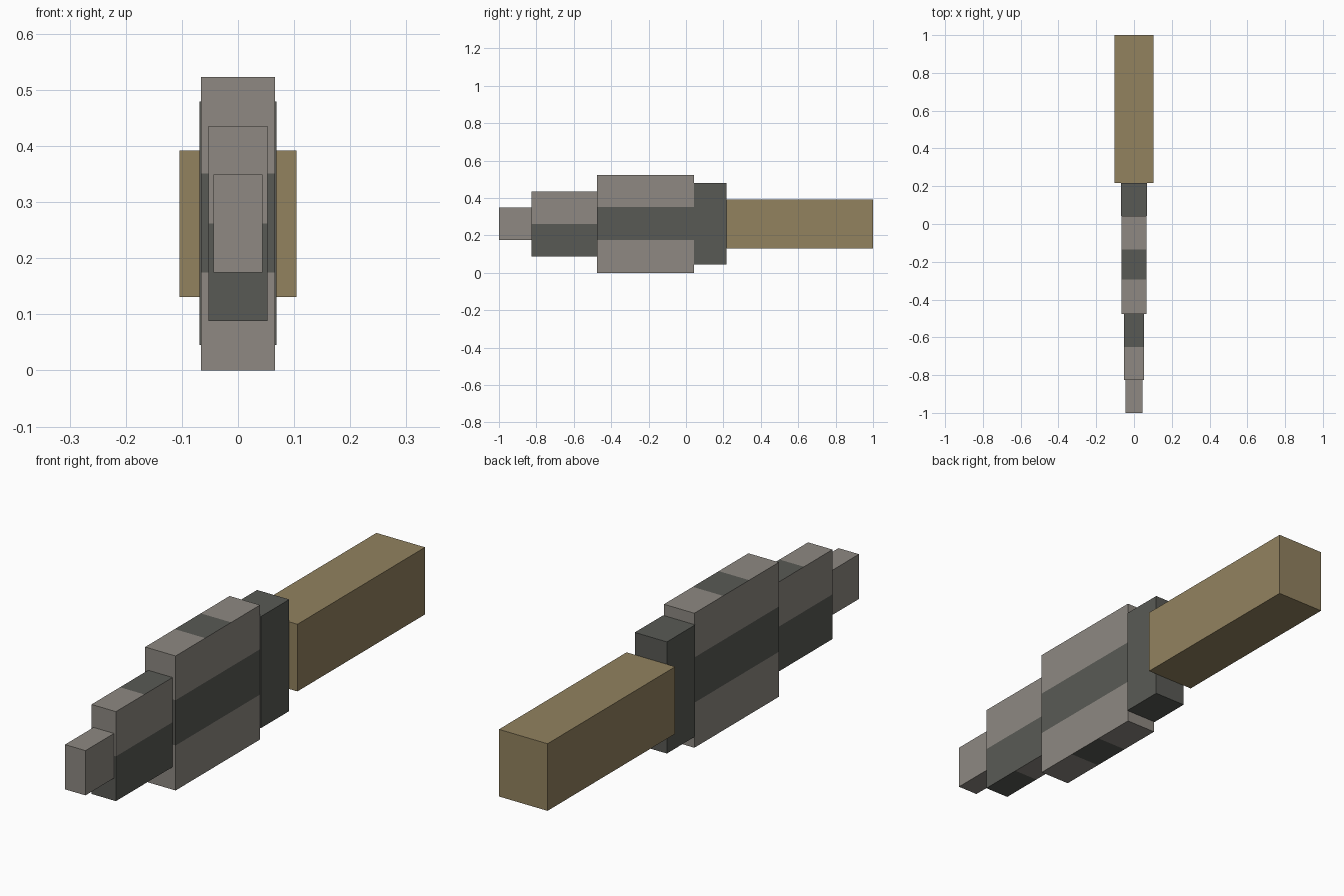
import bpy
import bmesh

cube = bpy.data.objects.get("Cube")
if cube:
    bpy.data.objects.remove(cube, do_unlink=True)


def make_material(name, rgb):
    # 8-bit screen colour converted to linear
    lin = [((c / 255 + 0.055) / 1.055) ** 2.4 for c in rgb] + [1.0]
    mat = bpy.data.materials.new(name)
    mat.use_nodes = True
    mat.diffuse_color = lin
    bsdf = mat.node_tree.nodes["Principled BSDF"]
    bsdf.inputs["Base Color"].default_value = lin
    bsdf.inputs["Roughness"].default_value = 0.9
    return mat


light = make_material("light_grey", (142, 137, 130))
dark = make_material("dark_grey", (89, 90, 85))
tan = make_material("tan_wood", (146, 130, 95))


def block(name, half_x, y0, y1, z0, z1, mats, cuts_y=(), cuts_z=(), rule=None):
    """Box between the given limits, cut along y and z, second colour by rule."""
    bm = bmesh.new()
    bmesh.ops.create_cube(bm, size=1)
    for v in bm.verts:
        v.co.x *= 2 * half_x
        v.co.y = (y0 + y1) / 2 + v.co.y * (y1 - y0)
        v.co.z = (z0 + z1) / 2 + v.co.z * (z1 - z0)
    cuts = [((0, y, 0), (0, 1, 0)) for y in cuts_y]
    cuts += [((0, 0, z), (0, 0, 1)) for z in cuts_z]
    for co, no in cuts:
        bmesh.ops.bisect_plane(bm, geom=bm.verts[:] + bm.edges[:] + bm.faces[:],
                               plane_co=co, plane_no=no)
    bm.normal_update()
    if rule:
        for f in bm.faces:
            f.material_index = int(rule(f.calc_center_median(), f.normal))
    mesh = bpy.data.meshes.new(name)
    bm.to_mesh(mesh)
    bm.free()
    for m in mats:
        mesh.materials.append(m)
    obj = bpy.data.objects.new(name, mesh)
    bpy.context.collection.objects.link(obj)
    return obj


def main_stripe(c, n):
    # Band along the sides and ends, cross stripe on top and bottom
    if abs(n.z) > 0.5:
        return -0.295 < c.y < -0.135
    return 0.175 < c.z < 0.351


def step_stripe(c, n):
    # Lower half dark; top dark at the rear, underside dark at the front
    if n.z > 0.5:
        return c.y > -0.65
    if n.z < -0.5:
        return c.y < -0.65
    return c.z < 0.262


# Blade in three steps, from the tip backwards
block("blade_tip", 0.044, -1.0, -0.825, 0.175, 0.349, [light])
block("blade_step", 0.0525, -0.825, -0.477, 0.088, 0.436, [light, dark],
      (-0.65,), (0.262,), step_stripe)
block("blade_main", 0.0655, -0.477, 0.042, 0.0, 0.523, [light, dark],
      (-0.295, -0.135), (0.175, 0.351), main_stripe)

# Collar and grip
block("collar", 0.069, 0.042, 0.216, 0.045, 0.479, [dark])
block("handle", 0.1045, 0.216, 1.0, 0.131, 0.392, [tan])
